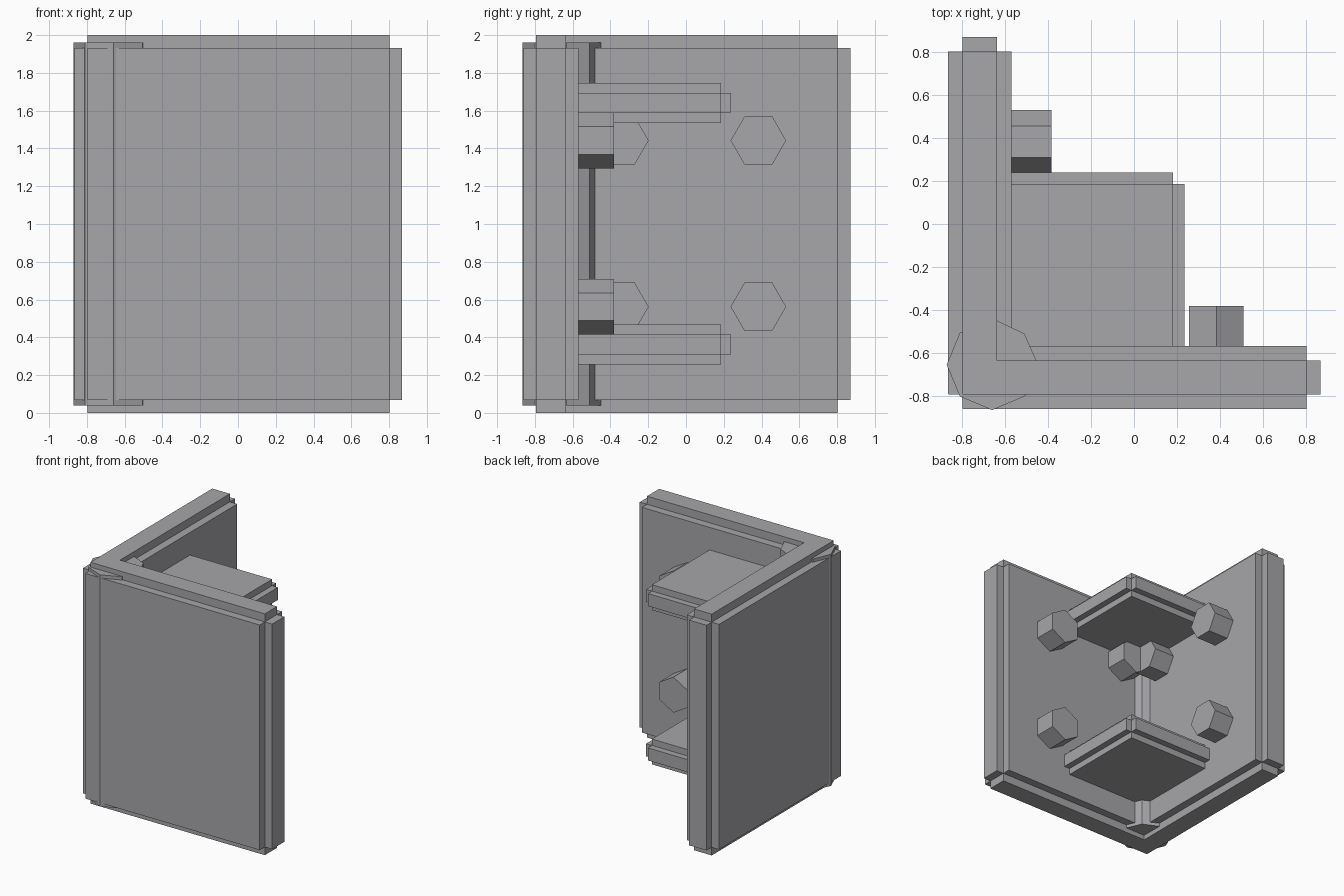
import bpy, bmesh
from math import cos, sin, tau
from mathutils import Vector

if "Cube" in bpy.data.objects:
    bpy.data.objects.remove(bpy.data.objects["Cube"])

# Dark grey metal
metal = bpy.data.materials.new("dark_grey_metal")
metal.diffuse_color = (0.385, 0.38, 0.40, 1)
metal.use_nodes = True
metal.node_tree.nodes["Principled BSDF"].inputs["Base Color"].default_value = metal.diffuse_color


def finish(name, bm):
    bmesh.ops.recalc_face_normals(bm, faces=bm.faces[:])
    mesh = bpy.data.meshes.new(name)
    bm.to_mesh(mesh)
    bm.free()
    mesh.materials.append(metal)
    obj = bpy.data.objects.new(name, mesh)
    bpy.context.collection.objects.link(obj)
    return obj


def stepped_slab(name, lo, hi, step):
    """Box whose six faces are each pushed straight out, leaving notched edges."""
    lo, hi = Vector(lo), Vector(hi)
    bm = bmesh.new()
    bmesh.ops.create_cube(bm, size=1)
    for v in bm.verts:
        v.co = (lo + hi) / 2 + v.co * (hi - lo)
    bm.normal_update()
    for face in bm.faces[:]:
        push = face.normal * step
        new = bmesh.ops.extrude_discrete_faces(bm, faces=[face])["faces"][0]
        bmesh.ops.translate(bm, verts=new.verts[:], vec=push)
    bmesh.ops.remove_doubles(bm, verts=bm.verts[:], dist=0.0005)
    return finish(name, bm)


def prism(name, points, depth):
    bm = bmesh.new()
    face = bm.faces.new([bm.verts.new(p) for p in points])
    new = bmesh.ops.extrude_face_region(bm, geom=[face], use_keep_orig=True)["geom"]
    bmesh.ops.translate(bm, vec=depth,
                        verts=[g for g in new if isinstance(g, bmesh.types.BMVert)])
    return finish(name, bm)


# Two upright plates forming the L
stepped_slab("front_plate", (-0.797, -0.794, 0.067), (0.802, -0.635, 1.933), 0.067)
stepped_slab("side_plate", (-0.798, -0.792, 0.067), (-0.637, 0.803, 1.933), 0.067)

# Two square shelves bracing the corner
for name, z in (("lower_shelf", 0.31), ("upper_shelf", 1.589)):
    stepped_slab(name, (-0.62, -0.62, z), (0.182, 0.186, z + 0.104), 0.053)

# Eight-sided post in the corner, just breaking through the outer faces
post = [(-0.872, -0.655), (-0.81, -0.803), (-0.66, -0.866), (-0.505, -0.80),
        (-0.456, -0.633), (-0.51, -0.51), (-0.637, -0.45), (-0.81, -0.505)]
prism("corner_post", [(x, y, 0.04) for x, y in post], (0, 0, 1.92))

# Hexagonal bolt heads on the inner faces
R = 0.147
ring = [(R * cos(tau * i / 6), R * sin(tau * i / 6)) for i in range(6)]
for row, z in (("lower", 0.562), ("upper", 1.442)):
    for col, c in (("inner", -0.345), ("outer", 0.383)):
        prism(f"front_bolt_{row}_{col}",
              [(c + b, -0.6, z + a) for a, b in ring], (0, 0.218, 0))
        prism(f"side_bolt_{row}_{col}",
              [(-0.6, c + a, z + b) for a, b in ring], (0.215, 0, 0))
